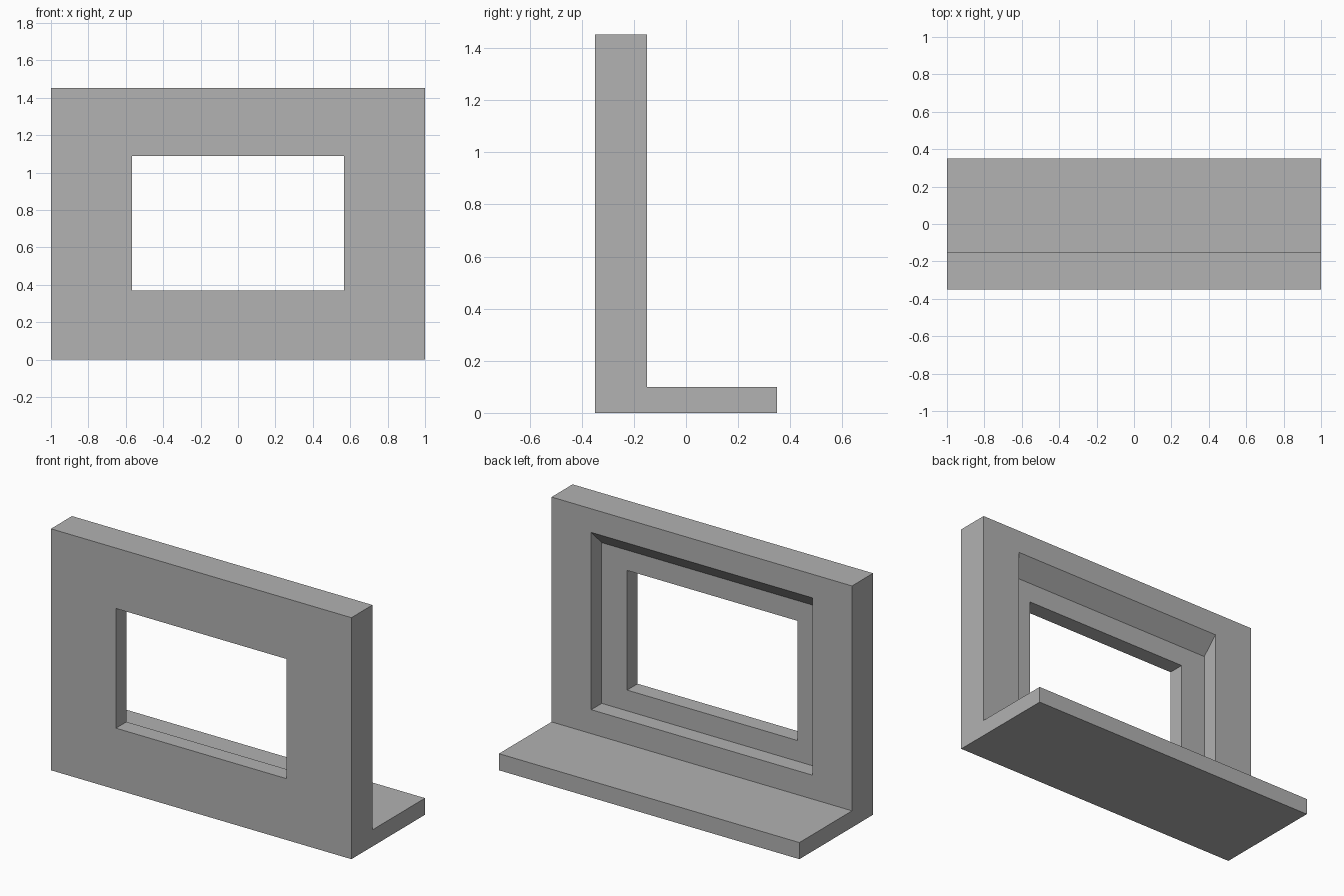
import bpy
import bmesh

cube = bpy.data.objects.get("Cube")
if cube:
    bpy.data.objects.remove(cube, do_unlink=True)

grey = bpy.data.materials.new("plain_grey")
grey.use_nodes = True
colour = (0.445, 0.445, 0.445, 1)
grey.diffuse_color = colour
grey.node_tree.nodes["Principled BSDF"].inputs["Base Color"].default_value = colour


def extrude_profile(name, profile, half_width):
    """Solid made by sweeping a (y, z) profile along x."""
    bm = bmesh.new()
    face = bm.faces.new([bm.verts.new((-half_width, y, z)) for y, z in profile])
    swept = bmesh.ops.extrude_face_region(bm, geom=[face])["geom"]
    verts = [v for v in swept if isinstance(v, bmesh.types.BMVert)]
    bmesh.ops.translate(bm, verts=verts, vec=(2 * half_width, 0, 0))
    bmesh.ops.recalc_face_normals(bm, faces=bm.faces)
    mesh = bpy.data.meshes.new(name)
    bm.to_mesh(mesh)
    bm.free()
    mesh.materials.append(grey)
    obj = bpy.data.objects.new(name, mesh)
    bpy.context.collection.objects.link(obj)
    return obj


front, back, foot_end = -0.35, -0.15, 0.35
middle = (front + back) / 2
foot_top, wall_top = 0.10, 1.453

# Upright wall and foot in one L-shaped solid
wall = extrude_profile("wall_with_foot", [
    (front, 0), (foot_end, 0), (foot_end, foot_top),
    (back, foot_top), (back, wall_top), (front, wall_top)], 1.0)

# Window opening, and the wider rear recess with its sloping top
opening = extrude_profile("opening_cutter", [
    (front - 0.1, 0.369), (back + 0.1, 0.369),
    (back + 0.1, 1.089), (front - 0.1, 1.089)], 0.567)
recess = extrude_profile("recess_cutter", [
    (middle, 0.244), (back + 0.05, 0.244),
    (back + 0.05, 1.361), (middle, 1.211)], 0.736)

# Cut both out of the wall, then drop the cutters
for cutter in (opening, recess):
    cut = wall.modifiers.new(cutter.name, "BOOLEAN")
    cut.operation = "DIFFERENCE"
    cut.solver = "EXACT"
    cut.object = cutter
bpy.context.view_layer.objects.active = wall
for cutter in (opening, recess):
    bpy.ops.object.modifier_apply(modifier=cutter.name)
    bpy.data.objects.remove(cutter, do_unlink=True)
